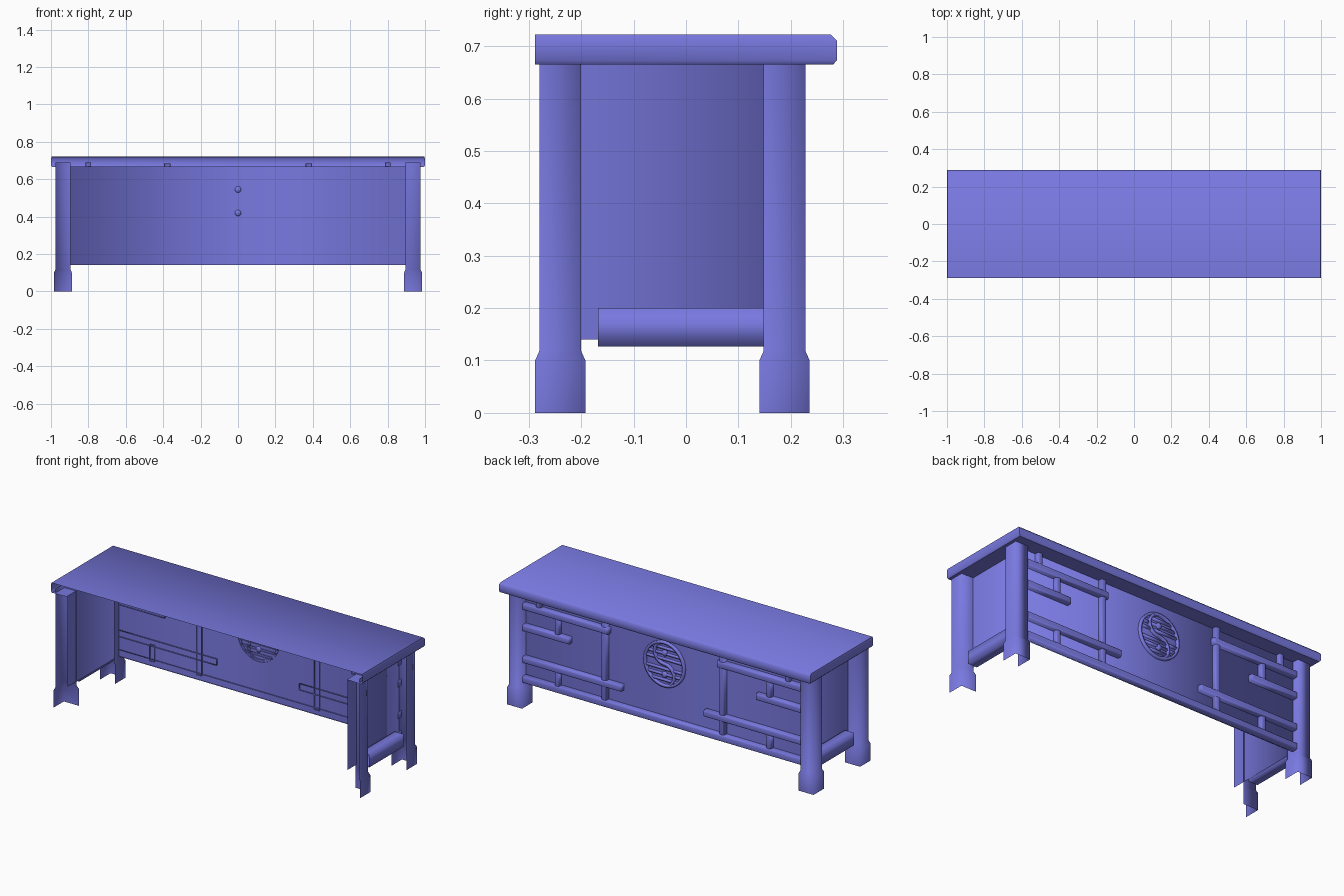
import bpy, bmesh, math
from mathutils import Vector

if "Cube" in bpy.data.objects:
    bpy.data.objects.remove(bpy.data.objects["Cube"])

mat = bpy.data.materials.new("periwinkle blue")
mat.diffuse_color = (0.19, 0.19, 0.75, 1)
mat.use_nodes = True
mat.node_tree.nodes["Principled BSDF"].inputs["Base Color"].default_value = mat.diffuse_color


def finish(name, bm, smooth=True, recalc=False):
    if recalc:
        bmesh.ops.recalc_face_normals(bm, faces=bm.faces)
    me = bpy.data.meshes.new(name)
    bm.to_mesh(me)
    bm.free()
    me.materials.append(mat)
    for p in me.polygons:
        p.use_smooth = smooth
    ob = bpy.data.objects.new(name, me)
    bpy.context.collection.objects.link(ob)
    return ob


def shell(name, x, y, z, drop=(), bevel=0.0):
    """Box between ranges, without the sides whose normals are in drop."""
    bm = bmesh.new()
    bmesh.ops.create_cube(bm, size=1)
    for v in bm.verts:
        v.co = Vector([(r[0] + r[1]) / 2 + c * (r[1] - r[0]) for c, r in zip(v.co, (x, y, z))])
    bm.normal_update()
    if bevel:
        front = [e for e in bm.edges if all(v.co.y > y[1] - 1e-5 for v in e.verts)]
        bmesh.ops.bevel(bm, geom=front, offset=bevel, segments=2, profile=0.5, affect='EDGES')
        bm.normal_update()
    dead = [f for f in bm.faces if any(f.normal.dot(Vector(d)) > 0.99 for d in drop)]
    bmesh.ops.delete(bm, geom=dead, context='FACES')
    return finish(name, bm)


def ribbon(name, pts, w, y0, y1, closed=False):
    """Open-backed raised strip following (x, z) points."""
    bm = bmesh.new()
    n = len(pts)
    rows = []
    for i, p in enumerate(pts):
        a = pts[(i - 1) % n] if closed or i else p
        b = pts[(i + 1) % n] if closed or i < n - 1 else p
        t = Vector((b[0] - a[0], b[1] - a[1])).normalized()
        sx, sz = -t.y * w / 2, t.x * w / 2
        rows.append([bm.verts.new((p[0] + k * sx, y, p[1] + k * sz))
                     for k, y in ((-1, y0), (-1, y1), (1, y1), (1, y0))])
    for i in range(n if closed else n - 1):
        a, b = rows[i], rows[(i + 1) % n]
        for j in range(3):
            bm.faces.new((a[j], a[j + 1], b[j + 1], b[j]))
    ob = finish(name, bm, recalc=True)
    # make sure the raised face points outward
    if sum(p.normal.y * p.area for p in ob.data.polygons) < 0:
        ob.data.flip_normals()


PY = 0.19                      # decorated panel plane
BACK = (0, -1, 0)

# table top: profile run round three sides, open on the service side
bm = bmesh.new()
layers = [(0.10, 0.098, 0.667), (0.007, 0.007, 0.665), (0, 0, 0.673),
          (0, 0, 0.710), (0.004, 0.012, 0.722)]
rows = []
for dx, dy, z in layers:
    rows.append([bm.verts.new(c) for c in ((-1 + dx, -0.288, z), (-1 + dx, 0.288 - dy, z),
                                           (1 - dx, 0.288 - dy, z), (1 - dx, -0.288, z))])
for a, b in zip(rows, rows[1:]):
    for i in range(3):
        bm.faces.new((a[i + 1], a[i], b[i], b[i + 1]))
bm.faces.new(rows[-1][::-1])
top = finish("table_top", bm)
bpy.context.view_layer.objects.active = top
top.select_set(True)
bpy.ops.object.shade_smooth_by_angle(angle=math.radians(50))

# apron panel: one thin U-shaped sheet
bm = bmesh.new()
path = [(-0.9, -0.28), (-0.9, PY), (0.9, PY), (0.9, -0.28)]
cols = [[bm.verts.new((x, y, z)) for z in (0.14, 0.667)] for x, y in path]
for a, b in zip(cols, cols[1:]):
    bm.faces.new((b[0], a[0], a[1], b[1]))
finish("apron_panel", bm)


# legs: square tapered shells with only the outward sides
def leg(name, s, cy, inner):
    bm = bmesh.new()
    rings = []
    for z, h in ((0, 0.048), (0.10, 0.048), (0.118, 0.040), (0.69, 0.040)):
        rings.append([bm.verts.new((s * (0.936 + a * h), cy + b * h, z))
                      for a, b in ((1, -1), (1, 1), (-1, 1), (-1, -1))])
    for a, b in zip(rings, rings[1:]):
        for i in range(3 if inner else 2):
            f = (a[i], a[i + 1], b[i + 1], b[i])
            bm.faces.new(f if s > 0 else f[::-1])
    finish(name, bm)


for s, side in ((-1, "left"), (1, "right")):
    leg(side + "_front_leg", s, -0.24, False)
    leg(side + "_back_leg", s, 0.188, True)

    # side stretcher between the legs
    xs = sorted((s * 0.902, s * 0.96))
    shell(side + "_stretcher", xs, (-0.168, 0.148), (0.127, 0.20), (BACK, (0, 1, 0)))

    # lattice: (x range, z range)
    bars = {
        "upper_bar": (0.35, 0.90, 0.565, 0.602),
        "middle_bar": (0.60, 0.90, 0.442, 0.479),
        "lower_bar": (0.265, 0.90, 0.257, 0.294),
        "main_upright": (0.362, 0.395, 0.17, 0.685),
        "top_peg": (0.785, 0.815, 0.59, 0.69),
        "middle_peg": (0.665, 0.695, 0.47, 0.575),
        "lower_peg": (0.665, 0.695, 0.17, 0.265),
    }
    for n, (x0, x1, z0, z1) in bars.items():
        up = n.endswith(("upright", "peg"))
        shell(side + "_" + n, sorted((s * x0, s * x1)),
              (PY - 0.008, PY + (0.026 if up else 0.032)), (z0, z1), (BACK,), 0.008)

# long bottom rail
shell("bottom_rail", (-0.9, 0.9), (PY - 0.006, PY + 0.032), (0.141, 0.180), (BACK,), 0.008)

# round medallion: rim, wave, slats and two studs
R, CZ = 0.125, 0.482
Y0, Y1 = PY - 0.004, PY + 0.014
circle = [(R * math.cos(t * math.tau / 40), CZ + R * math.sin(t * math.tau / 40)) for t in range(40)]
ribbon("medallion_rim", circle, 0.014, Y0, Y1, True)
wave = []
for i in range(25):
    a = math.pi * i / 12
    k = 1 if i <= 12 else -1
    wave.append((R / 2 * math.sin(a), CZ + k * R / 2 + R / 2 * math.cos(a) * k))
ribbon("medallion_wave", wave, 0.014, Y0, Y1)
for v in (-0.092, -0.060, -0.028, 0.028, 0.060, 0.092):
    edge = math.sqrt(R * R - v * v)
    mid = math.copysign(math.sqrt((R / 2) ** 2 - (abs(v) - R / 2) ** 2), v)
    for n, x in (("a", (-edge, mid)), ("b", (mid, edge))):
        shell("medallion_slat_" + n, x, (Y0, Y1 - 0.003), (CZ + v - 0.006, CZ + v + 0.006), (BACK,))
for k in (-1, 1):
    bm = bmesh.new()
    bmesh.ops.create_uvsphere(bm, u_segments=12, v_segments=8, radius=0.018)
    for v in bm.verts:
        v.co = (v.co.x, PY + 0.004 + v.co.y * 0.7, CZ + k * R / 2 + v.co.z)
    finish("medallion_stud", bm)
